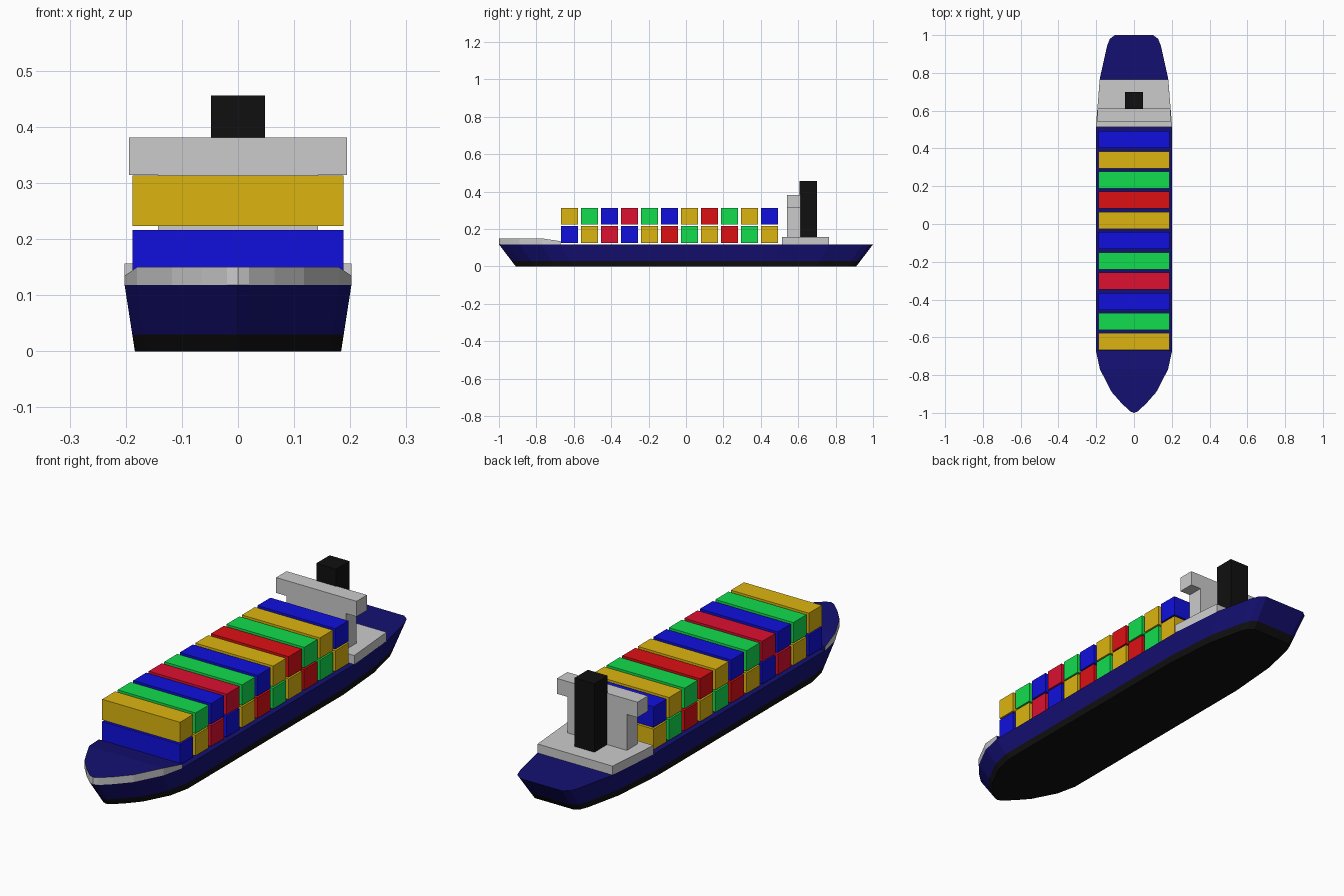
import bpy, bmesh

if "Cube" in bpy.data.objects:
    bpy.data.objects.remove(bpy.data.objects["Cube"])


def material(name, rgb):
    m = bpy.data.materials.new(name)
    m.diffuse_color = (*rgb, 1)
    m.use_nodes = True
    m.node_tree.nodes["Principled BSDF"].inputs["Base Color"].default_value = m.diffuse_color
    return m


NAVY = material("navy_paint", (0.007, 0.005, 0.17))
BLACK = material("black_paint", (0.005, 0.005, 0.005))
COLOURS = {
    "B": material("blue", (0.005, 0.005, 0.72)),
    "Y": material("gold", (0.72, 0.46, 0.005)),
    "G": material("green", (0.006, 0.72, 0.075)),
    "R": material("red", (0.72, 0.005, 0.007)),
    "C": material("crimson", (0.72, 0.005, 0.03)),
}
GREY = material("grey_paint", (0.6, 0.6, 0.6))


def finish(name, bm, mats=()):
    bmesh.ops.recalc_face_normals(bm, faces=bm.faces)
    me = bpy.data.meshes.new(name)
    bm.to_mesh(me)
    bm.free()
    for m in mats:
        me.materials.append(m)
    ob = bpy.data.objects.new(name, me)
    bpy.context.collection.objects.link(ob)
    return ob


def loft(name, rings, mats=(), side_mats=None, cap_mats=(0, 0)):
    """Closed solid through equal-length rings of points."""
    bm = bmesh.new()
    vs = [[bm.verts.new(p) for p in ring] for ring in rings]
    n = len(vs[0])
    for k in range(len(vs) - 1):
        for i in range(n):
            j = (i + 1) % n
            f = bm.faces.new((vs[k][i], vs[k][j], vs[k + 1][j], vs[k + 1][i]))
            f.material_index = side_mats[k] if side_mats else 0
    bm.faces.new(vs[0]).material_index = cap_mats[0]
    bm.faces.new(vs[-1]).material_index = cap_mats[1]
    return finish(name, bm, mats)


def mirrored(half):
    """Full outline from the right half, without doubling centre points."""
    return half + [(-x, y) for x, y in reversed(half) if x > 0]


def box(name, x, y0, y1, z0, z1, mats=()):
    pts = [(-x, y0), (x, y0), (x, y1), (-x, y1)]
    return loft(name, [[(px, py, z) for px, py in pts] for z in (z0, z1)], mats)


# Hull: deck outline tapering evenly toward the flat bottom
DECK = 0.118
bow = [(0, -1.0), (0.02, -0.992), (0.065, -0.95), (0.118, -0.89),
       (0.18, -0.77), (0.202, -0.67)]
stern = [(0.202, 0.51), (0.181, 0.77), (0.142, 0.945), (0.128, 0.98), (0.102, 1.0)]
outline = mirrored(bow + stern)


def hull_ring(z):
    s = 0.91 + 0.09 * z / DECK
    return [(x * s, y * s, z) for x, y in outline]


loft("hull", [hull_ring(z) for z in (0, 0.03, DECK)], [NAVY, BLACK],
     side_mats=[1, 0], cap_mats=(1, 0))

# Raised foredeck: grey sides, navy top that slopes down toward the cargo
bm = bmesh.new()
plan = mirrored(bow)
n = len(plan)
low = [bm.verts.new((x, y, DECK)) for x, y in plan]
top = [bm.verts.new((x, y, 0.135 if y > -0.7 else 0.15)) for x, y in plan]
for i in range(n):
    j = (i + 1) % n
    f = bm.faces.new((low[i], low[j], top[j], top[i]))
    f.material_index = 1 if plan[i][1] == plan[j][1] else 0
a = len(bow) - 1
bm.faces.new(top[a - 1:a + 3]).material_index = 1
bm.faces.new(top[:a] + top[a + 2:]).material_index = 1
bm.faces.new(low).material_index = 1
finish("foredeck", bm, [GREY, NAVY])

# Containers: two layers of eleven
layers = [("lower", 0.126, "BYCBYRGYRGY"), ("upper", 0.223, "YGBCGBYRGYB")]
for label, z, codes in layers:
    for i, c in enumerate(codes):
        y = -0.668 + 0.107 * i
        box(f"container_{label}_{i + 1}", 0.188, y, y + 0.09, z, z + 0.09, [COLOURS[c]])

# Superstructure: base slab, tower, bridge with overhanging wings, funnel
slab = [(0.202, 0.513), (0.181, 0.765), (-0.181, 0.765), (-0.202, 0.513)]
loft("superstructure_base", [[(x, y, z) for x, y in slab] for z in (DECK, 0.157)], [GREY])
box("bridge_tower", 0.143, 0.54, 0.612, 0.157, 0.314, [GREY])
box("bridge_wings", 0.194, 0.54, 0.612, 0.314, 0.381, [GREY])
box("funnel", 0.048, 0.608, 0.70, 0.157, 0.456, [BLACK])
